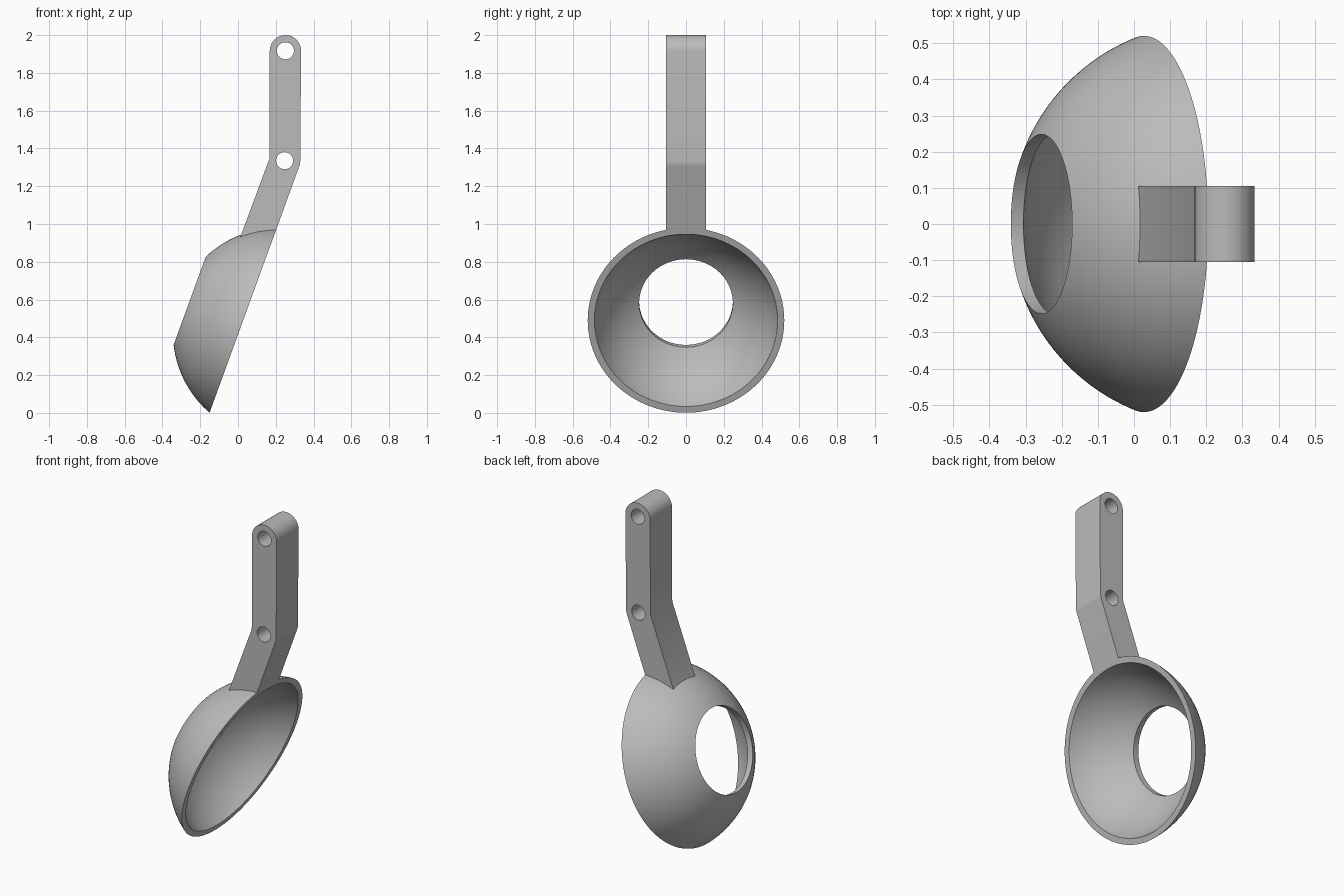
import bpy, bmesh
from math import sin, cos, radians, sqrt, asin, pi
from mathutils import Matrix, Vector

if "Cube" in bpy.data.objects:
    bpy.data.objects.remove(bpy.data.objects["Cube"])

grey = bpy.data.materials.new("light_grey")
grey.use_nodes = True
colour = (0.5, 0.5, 0.5, 1)
grey.diffuse_color = colour
grey.node_tree.nodes["Principled BSDF"].inputs["Base Color"].default_value = colour

# Tilted frame of the bowl: local z runs out of its back, local x up the rim
RIM = Vector((0.0275, 0, 0.49))
FRAME = Matrix.Translation(RIM) @ Matrix.Rotation(radians(-70), 4, 'Y')
DEPTH = 0.196                      # rim plane to sphere centre
R_OUT, R_IN, R_HOLE = 0.556, 0.523, 0.248


def make(name, bm, matrix=None):
    bmesh.ops.recalc_face_normals(bm, faces=bm.faces)
    if matrix:
        bm.transform(matrix)
    mesh = bpy.data.meshes.new(name)
    bm.to_mesh(mesh)
    bm.free()
    mesh.materials.append(grey)
    ob = bpy.data.objects.new(name, mesh)
    bpy.context.collection.objects.link(ob)
    return ob


def select(ob):
    bpy.ops.object.select_all(action='DESELECT')
    ob.select_set(True)
    bpy.context.view_layer.objects.active = ob


def smooth(ob):
    select(ob)
    bpy.ops.object.shade_smooth_by_angle(angle=radians(30))


def cut(ob, cutter):
    mod = ob.modifiers.new("cut", 'BOOLEAN')
    mod.operation = 'DIFFERENCE'
    mod.solver = 'EXACT'
    mod.object = cutter
    select(ob)
    bpy.ops.object.modifier_apply(modifier=mod.name)
    bpy.data.objects.remove(cutter)


def arc(radius, steps=24):
    """Shell section from the rim to the round hole."""
    a0, a1 = asin(DEPTH / radius), asin(sqrt(radius**2 - R_HOLE**2) / radius)
    angles = [a0 + (a1 - a0) * i / steps for i in range(steps + 1)]
    return [(radius * cos(a), 0, radius * sin(a) - DEPTH) for a in angles]


# Bowl: a spherical shell with a flat rim and a round hole in the back
bm = bmesh.new()
verts = [bm.verts.new(p) for p in arc(R_OUT) + arc(R_IN)[::-1]]
edges = [bm.edges.new((v, verts[i - 1])) for i, v in enumerate(verts)]
bmesh.ops.spin(bm, geom=verts + edges, cent=(0, 0, 0), axis=(0, 0, 1),
               angle=2 * pi, steps=128, use_merge=True)
bmesh.ops.remove_doubles(bm, verts=bm.verts, dist=0.0001)
smooth(make("bowl", bm, FRAME))

# Bent arm: rounded top, vertical link, lower link lying along the rim plane
HALF, WIDTH = 0.083, 0.105
top = Vector((0.251, 0, 2 - HALF))
hinge = FRAME @ Vector((0.869, 0, HALF))
bend = [hinge + HALF * Vector((cos(a), 0, sin(a)))
        for a in [radians(-20 + 5 * i) for i in range(5)]]
cap = [top + HALF * Vector((cos(a), 0, sin(a)))
       for a in [pi * i / 32 for i in range(33)]]
inner = [Vector((0.166, 0, 1.345))]
foot = [FRAME @ Vector((0.3, 0, t)) for t in (2 * HALF, 0)]
bm = bmesh.new()
face = bm.faces.new([bm.verts.new(p + Vector((0, -WIDTH, 0)))
                     for p in bend + cap + inner + foot])
side = bmesh.ops.extrude_face_region(bm, geom=[face])["geom"]
bmesh.ops.translate(bm, vec=(0, 2 * WIDTH, 0),
                    verts=[v for v in side if isinstance(v, bmesh.types.BMVert)])
arm = make("arm", bm)

# Pin holes through both ends of the upper link
for centre in (top, hinge):
    bm = bmesh.new()
    bmesh.ops.create_cone(bm, cap_ends=True, segments=48, radius1=0.045,
                          radius2=0.045, depth=0.6)
    cut(arm, make("pin_cutter", bm, Matrix.Translation(centre)
                  @ Matrix.Rotation(pi / 2, 4, 'X')))

# Trim the foot so that it ends inside the bowl wall
bm = bmesh.new()
bmesh.ops.create_uvsphere(bm, u_segments=96, v_segments=48, radius=0.545)
cut(arm, make("foot_cutter", bm, FRAME @ Matrix.Translation((0, 0, -DEPTH))))
smooth(arm)
